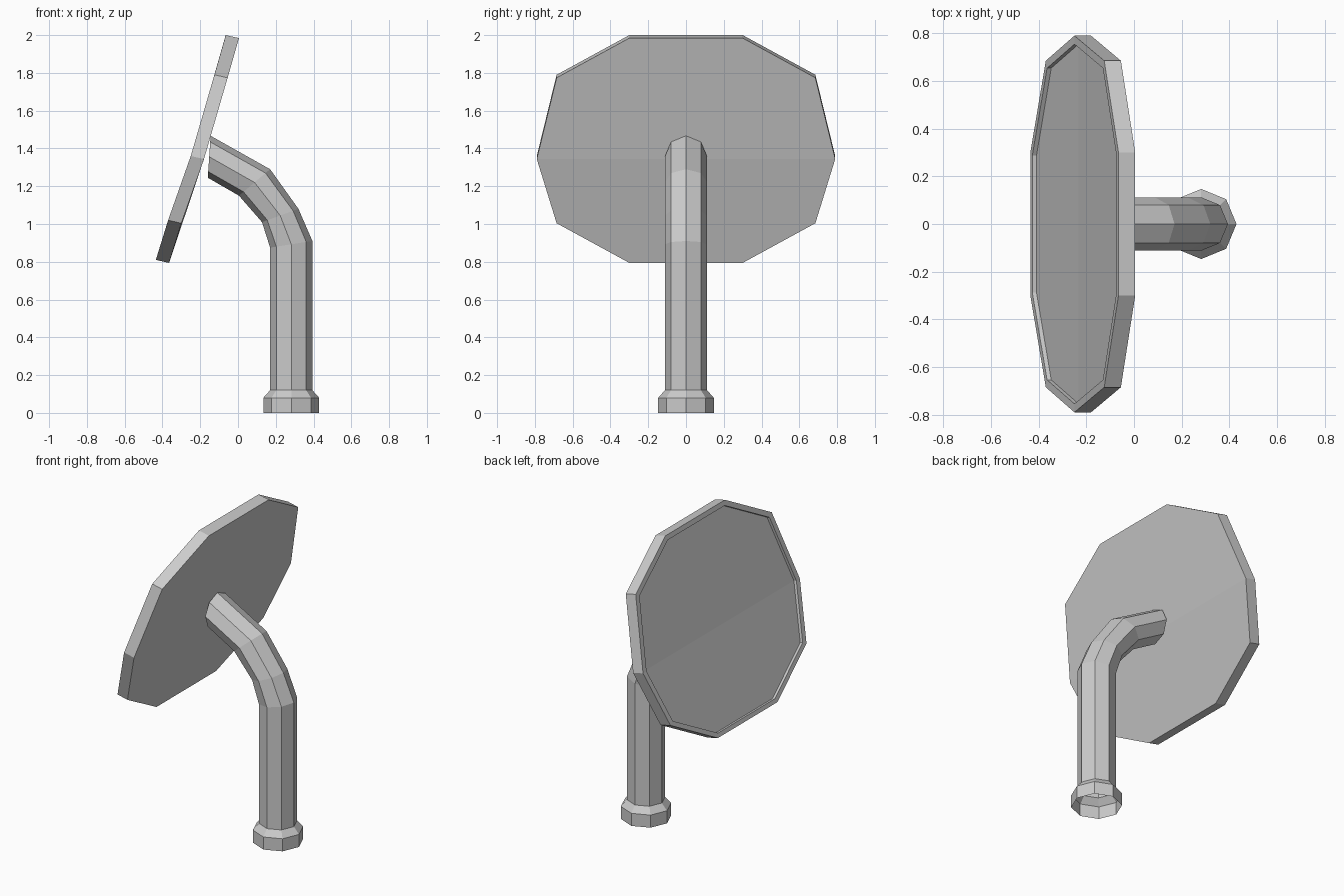
import bpy
import bmesh
from math import cos, sin, tau
from mathutils import Vector

cube = bpy.data.objects.get("Cube")
if cube:
    bpy.data.objects.remove(cube, do_unlink=True)

grey = bpy.data.materials.new("light_grey")
grey.use_nodes = True
grey.diffuse_color = (0.6, 0.6, 0.6, 1)
grey.node_tree.nodes["Principled BSDF"].inputs["Base Color"].default_value = (0.6, 0.6, 0.6, 1)


def bridge(bm, rings):
    """Join successive closed rings with quads."""
    loops = [[bm.verts.new(p) for p in ring] for ring in rings]
    for a, b in zip(loops, loops[1:]):
        n = len(a)
        for i in range(n):
            j = (i + 1) % n
            bm.faces.new((a[i], a[j], b[j], b[i]))
    return loops


def finish(bm, name):
    bmesh.ops.recalc_face_normals(bm, faces=bm.faces)
    mesh = bpy.data.meshes.new(name)
    bm.to_mesh(mesh)
    bm.free()
    mesh.materials.append(grey)
    obj = bpy.data.objects.new(name, mesh)
    bpy.context.collection.objects.link(obj)
    return obj


# Bent octagonal pole with a flared foot, open at the bottom
def pole_ring(outer, inner, radius=0.112):
    outer, inner = Vector(outer), Vector(inner)
    mid, half = (outer + inner) / 2, (outer - inner) / 2
    ring = []
    for k in range(8):
        p = mid + half * cos(tau * k / 8)
        ring.append((p.x, radius * sin(tau * k / 8), p.y))
    return ring


bm = bmesh.new()
loops = bridge(bm, [
    pole_ring((0.43, 0), (0.134, 0), 0.147),
    pole_ring((0.43, 0.08), (0.134, 0.08), 0.147),
    pole_ring((0.394, 0.12), (0.17, 0.12)),
    pole_ring((0.394, 0.91), (0.17, 0.875)),
    pole_ring((0.32, 1.08), (0.127, 1.01)),
    pole_ring((0.17, 1.29), (0.005, 1.15)),
    pole_ring((-0.145, 1.467), (-0.16, 1.245)),
])
bm.faces.new(loops[-1])
finish(bm, "pole")

# Ten-sided mirror head, slightly folded across its middle
profile = [(-0.065, 0.3, 2.0), (-0.125, 0.685, 1.79), (-0.25, 0.79, 1.36),
           (-0.37, 0.685, 1.02), (-0.435, 0.3, 0.81)]
front = [Vector(p) for p in profile]
front += [Vector((p.x, -p.y, p.z)) for p in reversed(front)]
centre = Vector((-0.25, 0, 1.36))
thickness = Vector((0.07, 0, -0.016))
inner = [centre + (p - centre) * 0.955 for p in front]

bm = bmesh.new()
loops = bridge(bm, [
    [p + thickness for p in front],
    front,
    inner,
    [p + thickness * 0.25 for p in inner],
])
for loop in (loops[0], loops[-1]):
    bm.faces.new(loop[:3] + loop[7:])   # upper half
    bm.faces.new(loop[2:8])             # lower half
finish(bm, "mirror_head")
